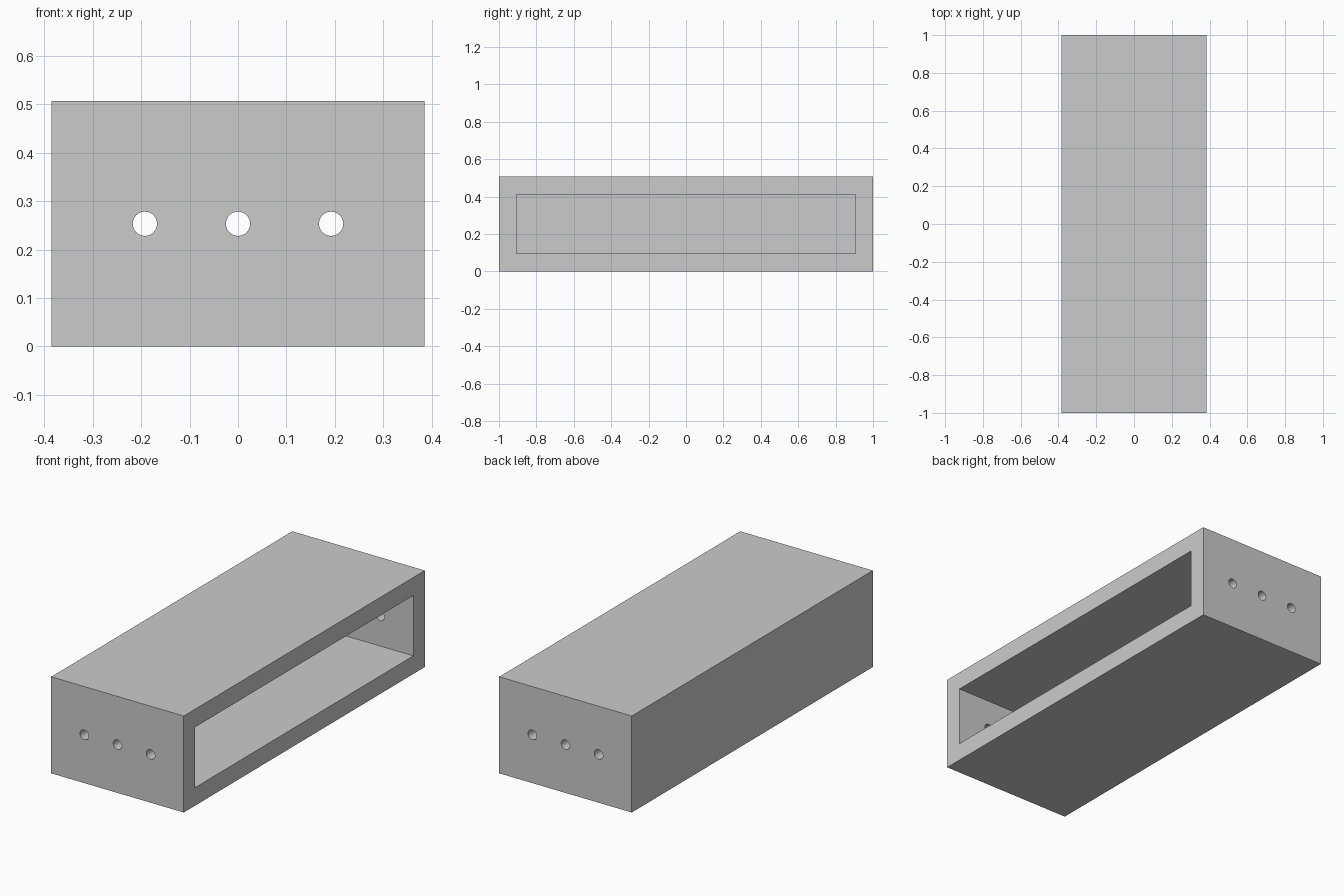
import bpy
import math

if "Cube" in bpy.data.objects:
    bpy.data.objects.remove(bpy.data.objects["Cube"])

W, L, H = 0.77, 2.0, 0.507   # outer size in x, y, z
WALL = 0.095
HOLE_R = 0.025


def box(name, lo, hi):
    centre = [(a + b) / 2 for a, b in zip(lo, hi)]
    bpy.ops.mesh.primitive_cube_add(size=1, location=centre)
    ob = bpy.context.object
    ob.name = name
    ob.scale = [b - a for a, b in zip(lo, hi)]
    bpy.ops.object.transform_apply(location=True, rotation=False, scale=True)
    return ob


def cut(target, cutter):
    mod = target.modifiers.new(cutter.name, 'BOOLEAN')
    mod.operation = 'DIFFERENCE'
    mod.solver = 'EXACT'
    mod.object = cutter
    bpy.context.view_layer.objects.active = target
    bpy.ops.object.modifier_apply(modifier=mod.name)
    bpy.data.objects.remove(cutter, do_unlink=True)


# Outer casing
casing = box("casing", (-W / 2, -L / 2, 0), (W / 2, L / 2, H))

# Cavity open on the right side only
cut(casing, box("cavity_cutter",
                (-W / 2 + WALL, -L / 2 + WALL, WALL),
                (W / 2 + 0.1, L / 2 - WALL, H - WALL)))

# Three round holes through both end walls
for x in (-W / 4, 0, W / 4):
    bpy.ops.mesh.primitive_cylinder_add(vertices=48, radius=HOLE_R, depth=L + 0.2,
                                        location=(x, 0, H / 2),
                                        rotation=(math.pi / 2, 0, 0))
    drill = bpy.context.object
    drill.name = "hole_cutter"
    cut(casing, drill)

# Smooth hole walls, sharp box edges
bpy.ops.object.select_all(action='DESELECT')
casing.select_set(True)
bpy.context.view_layer.objects.active = casing
bpy.ops.object.shade_smooth_by_angle(angle=math.radians(30))
